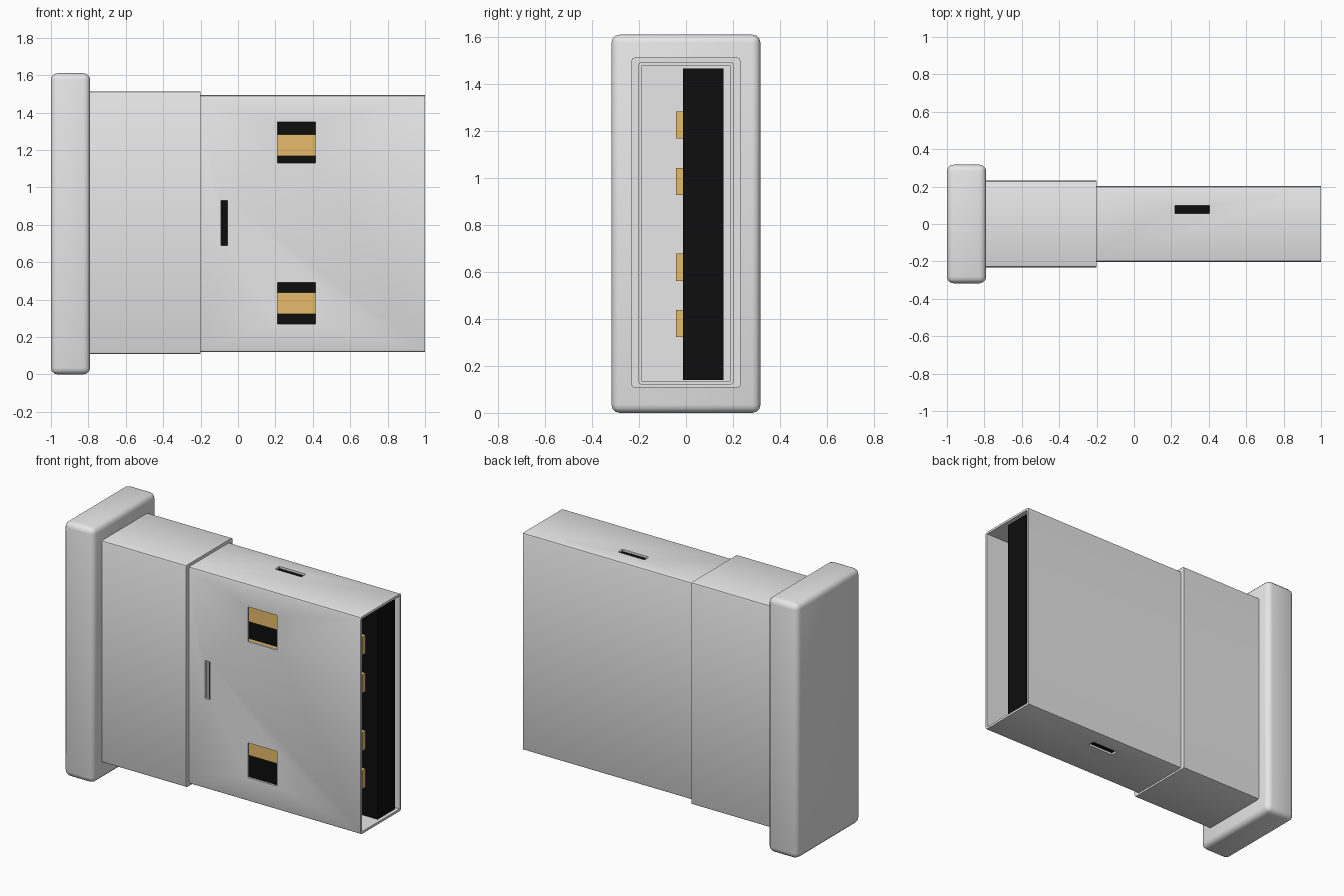
import bpy, bmesh
from mathutils import Vector

default = bpy.data.objects.get("Cube")
if default:
    bpy.data.objects.remove(default, do_unlink=True)


def make_material(name, color):
    mat = bpy.data.materials.new(name)
    mat.use_nodes = True
    mat.diffuse_color = (*color, 1)
    mat.node_tree.nodes["Principled BSDF"].inputs["Base Color"].default_value = (*color, 1)
    return mat


grey = make_material("light grey metal", (0.8, 0.8, 0.8))
black = make_material("black plastic", (0.004, 0.004, 0.004))
gold = make_material("gold contact", (0.8, 0.5, 0.15))


def box(name, xs, ys, zs, mat=None, bevel=0, segments=3, along_x=False):
    """Box from coordinate ranges, optionally rounding all or only lengthwise edges."""
    lo, hi = Vector((xs[0], ys[0], zs[0])), Vector((xs[1], ys[1], zs[1]))
    center, size = (lo + hi) / 2, hi - lo
    bm = bmesh.new()
    bmesh.ops.create_cube(bm, size=1)
    for v in bm.verts:
        v.co = v.co * size
    if bevel:
        edges = [e for e in bm.edges if not along_x
                 or abs(e.verts[0].co.x - e.verts[1].co.x) > size.x / 2]
        bmesh.ops.bevel(bm, geom=edges, offset=bevel, segments=segments,
                        profile=0.5, affect="EDGES")
    mesh = bpy.data.meshes.new(name)
    bm.to_mesh(mesh)
    bm.free()
    obj = bpy.data.objects.new(name, mesh)
    obj.location = center
    bpy.context.collection.objects.link(obj)
    if mat:
        mesh.materials.append(mat)
    return obj


def activate(obj):
    bpy.ops.object.select_all(action="DESELECT")
    obj.select_set(True)
    bpy.context.view_layer.objects.active = obj


def smooth(obj):
    activate(obj)
    bpy.ops.object.shade_smooth_by_angle(angle=0.6)


def cut(obj, xs, ys, zs):
    """Subtract a box from the object."""
    cutter = box("cutter", xs, ys, zs)
    cutter.hide_render = True
    mod = obj.modifiers.new("cut", "BOOLEAN")
    mod.operation, mod.solver, mod.object = "DIFFERENCE", "EXACT", cutter
    activate(obj)
    bpy.ops.object.modifier_apply(modifier=mod.name)
    bpy.data.objects.remove(cutter, do_unlink=True)


# Rounded end cap and sleeve
cap = box("end_cap", (-1, -0.79), (-0.317, 0.317), (0, 1.61), grey, bevel=0.035)
sleeve = box("sleeve", (-0.8, -0.2), (-0.232, 0.232), (0.108, 1.512), grey,
             bevel=0.012, segments=2, along_x=True)

# Hollow plug shell, open at the +x end
shell = box("plug_shell", (-0.22, 1), (-0.202, 0.202), (0.12, 1.493), grey,
            bevel=0.012, segments=2, along_x=True)
cut(shell, (-0.19, 1.1), (-0.188, 0.188), (0.134, 1.479))

# Latch windows and narrow slot on the front
for z in (0.27, 1.13):
    cut(shell, (0.21, 0.415), (-0.3, -0.1), (z, z + 0.22))
cut(shell, (-0.09, -0.055), (-0.3, -0.1), (0.69, 0.93))

# Slots in the narrow top and bottom walls
for z in (0.05, 1.47):
    cut(shell, (0.22, 0.405), (0.055, 0.1), (z, z + 0.1))

for part in (cap, sleeve, shell):
    smooth(part)

# Insulating tongue with four contacts
box("tongue", (-0.195, 0.985), (-0.012, 0.16), (0.14, 1.465), black)
for i, z in enumerate((0.38, 0.62, 0.985, 1.225)):
    box(f"contact_{i + 1}", (0, 0.9), (-0.043, -0.01), (z - 0.058, z + 0.058), gold)
